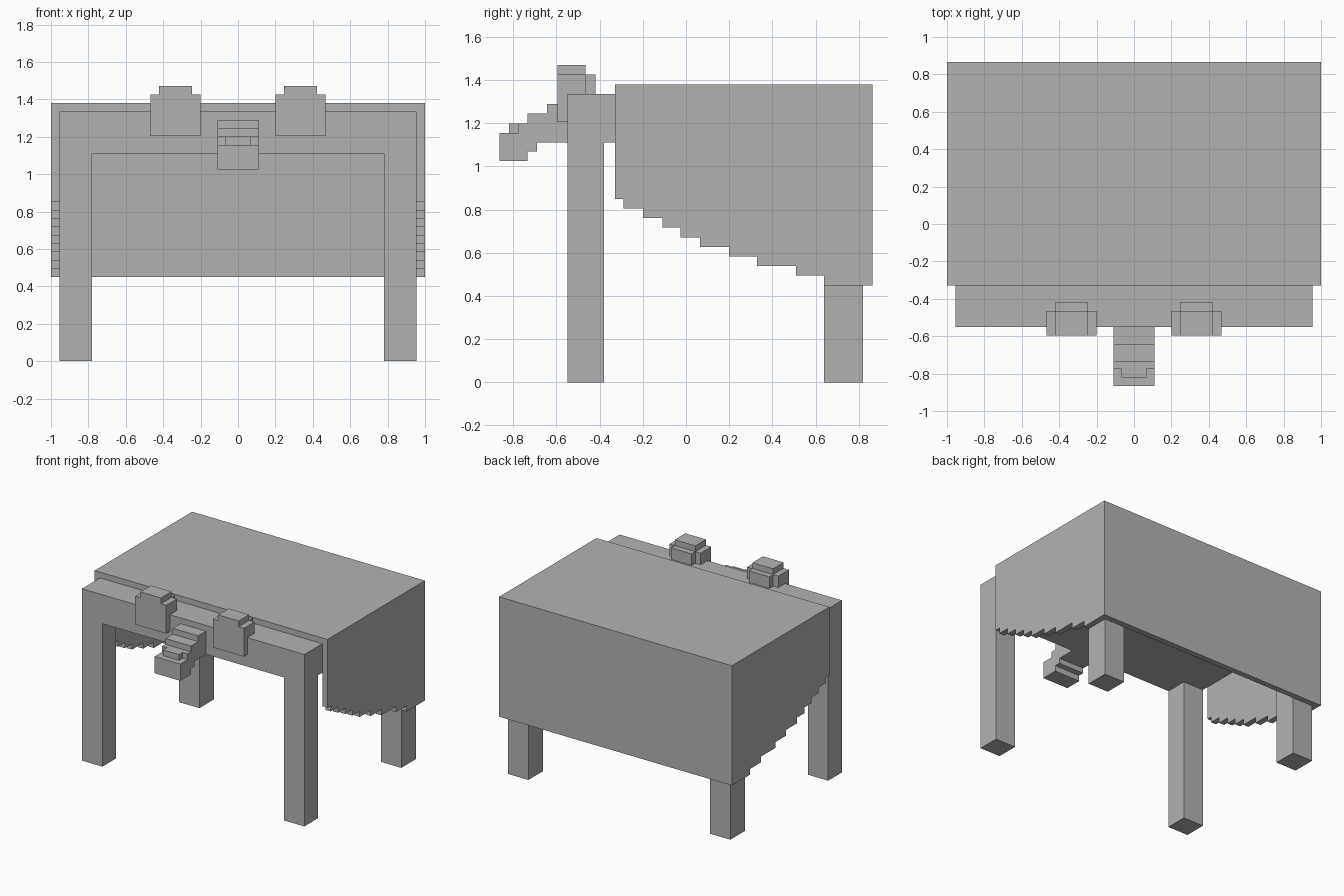
import bpy
import bmesh

cube = bpy.data.objects.get("Cube")
if cube:
    bpy.data.objects.remove(cube, do_unlink=True)

GREY = (0.45, 0.45, 0.45, 1.0)
mat = bpy.data.materials.new("plain grey")
mat.use_nodes = True
mat.diffuse_color = GREY
mat.node_tree.nodes["Principled BSDF"].inputs["Base Color"].default_value = GREY


def prism(name, points, axis, low, high):
    """Extrude a profile along x (points are y, z) or along y (points are x, z)."""
    bm = bmesh.new()
    place = (lambda a, b: (low, a, b)) if axis == "x" else (lambda a, b: (a, low, b))
    face = bm.faces.new([bm.verts.new(place(a, b)) for a, b in points])
    grown = bmesh.ops.extrude_face_region(bm, geom=[face])["geom"]
    shift = (high - low, 0, 0) if axis == "x" else (0, high - low, 0)
    bmesh.ops.translate(bm, vec=shift,
                        verts=[v for v in grown if isinstance(v, bmesh.types.BMVert)])
    bmesh.ops.recalc_face_normals(bm, faces=bm.faces)
    mesh = bpy.data.meshes.new(name)
    bm.to_mesh(mesh)
    bm.free()
    mesh.materials.append(mat)
    obj = bpy.data.objects.new(name, mesh)
    bpy.context.collection.objects.link(obj)
    return obj


def box(name, x, y, z):
    corners = [(y[0], z[0]), (y[1], z[0]), (y[1], z[1]), (y[0], z[1])]
    return prism(name, corners, "x", *x)


def carve(obj, *cutters):
    """Subtract each cutter from the object, then discard the cutters."""
    for cutter in cutters:
        mod = obj.modifiers.new("carve", "BOOLEAN")
        mod.operation = "DIFFERENCE"
        mod.solver = "EXACT"
        mod.object = cutter
        bpy.context.view_layer.objects.active = obj
        bpy.ops.object.modifier_apply(modifier=mod.name)
        bpy.data.objects.remove(cutter, do_unlink=True)


# Body slab with four legs, left over after carving two crossing passages
body = box("body_and_legs", (-0.955, 0.955), (-0.55, 0.82), (0, 1.335))
carve(body,
      box("long_passage", (-0.78, 0.78), (-2, 2), (-1, 1.11)),
      box("cross_passage", (-2, 2), (-0.38, 0.64), (-1, 1.11)))

# Draped cover: stepped side profile, hollowed out from below and in front
steps = [-0.33, -0.29, -0.20, -0.11, -0.025, 0.065, 0.20, 0.33, 0.51, 0.64, 0.865]
profile = [(-0.33, 1.38)]
for i in range(len(steps) - 1):
    z = 0.85 - i * 0.0445
    profile += [(steps[i], z), (steps[i + 1], z)]
profile.append((0.865, 1.38))
cover = prism("cover", profile, "x", -1, 1)
carve(cover, box("hollow", (-0.955, 0.955), (-2, 0.82), (-1, 1.335)))

# Stepped snout with a small raised tip
snout = [(-0.55, 1.29), (-0.645, 1.29), (-0.645, 1.245), (-0.735, 1.245),
         (-0.735, 1.2), (-0.775, 1.2), (-0.775, 1.155), (-0.865, 1.155),
         (-0.865, 1.025), (-0.735, 1.025), (-0.735, 1.07), (-0.69, 1.07),
         (-0.69, 1.11), (-0.55, 1.11)]
prism("snout", snout, "x", -0.11, 0.11)
box("snout_tip", (-0.068, 0.068), (-0.82, -0.775), (1.155, 1.2))

# Eyes: stepped front block with a narrower block behind
for side, s in (("left", 1), ("right", -1)):
    outline = [(0.2, 1.205), (0.467, 1.205), (0.467, 1.425), (0.422, 1.425),
               (0.422, 1.47), (0.245, 1.47), (0.245, 1.425), (0.2, 1.425)]
    prism(side + "_eye", [(s * x, z) for x, z in outline], "y", -0.595, -0.465)
    box(side + "_eye_back", sorted((s * 0.245, s * 0.422)), (-0.465, -0.42), (1.335, 1.425))
